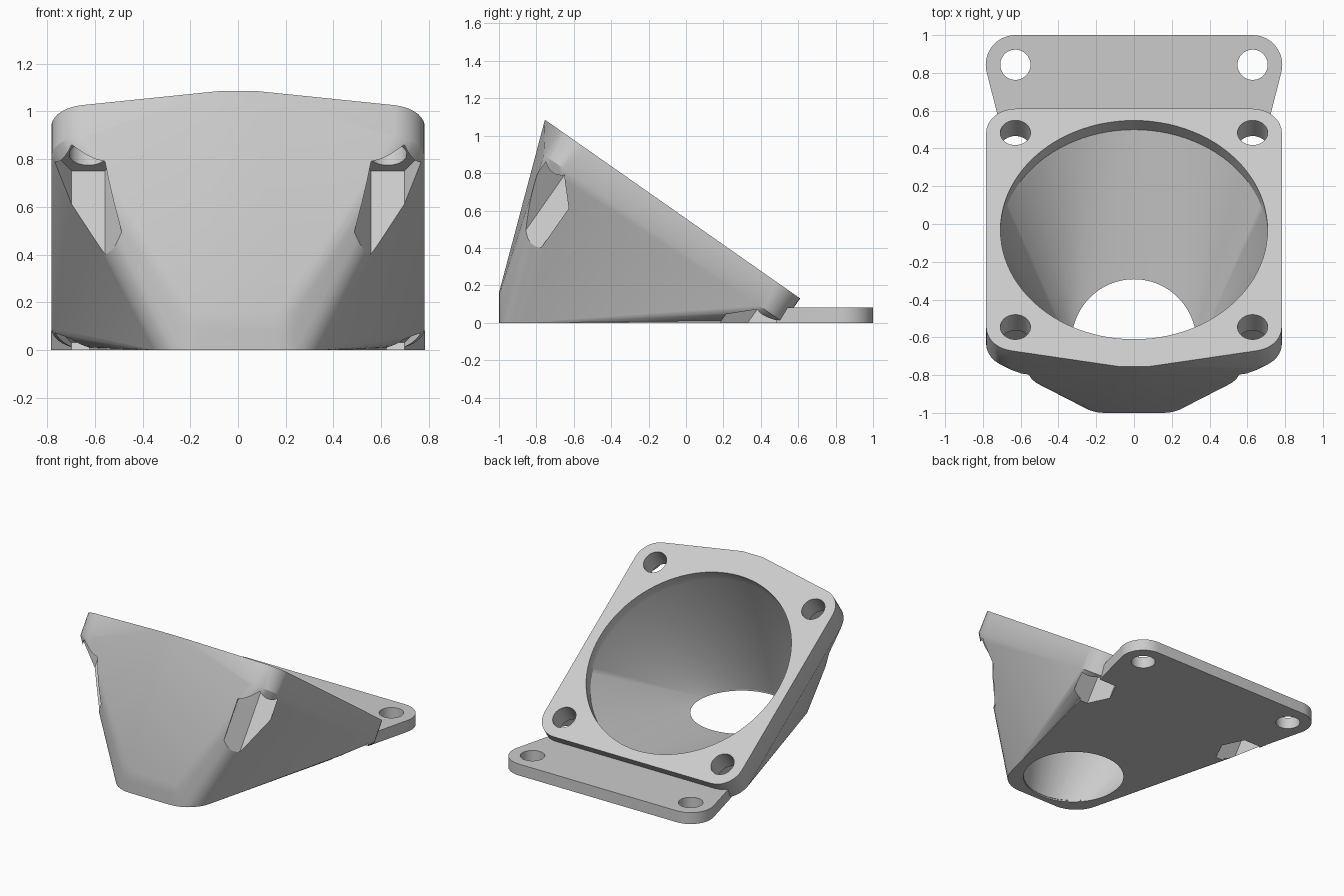
import bpy
import bmesh
from math import cos, sin, pi, radians
from mathutils import Matrix, Vector

if "Cube" in bpy.data.objects:
    bpy.data.objects.remove(bpy.data.objects["Cube"], do_unlink=True)

GREY = (0.6, 0.6, 0.6, 1)
mat = bpy.data.materials.new("light grey plastic")
mat.use_nodes = True
mat.diffuse_color = GREY
mat.node_tree.nodes["Principled BSDF"].inputs["Base Color"].default_value = GREY

# Frame of the sloping flange: origin at the centre of its upper face
TILT = Matrix.Translation((0, -0.031, 0.579)) @ Matrix.Rotation(radians(-35), 4, 'X')
FLAT = Matrix.Identity(4)
BOLT = 0.628
SIDES = (-1, 1)


def disc(x, y, r, z, n=48):
    return [Vector((x + r * cos(2 * pi * i / n), y + r * sin(2 * pi * i / n), z))
            for i in range(n)]


def rounded_square(y, half, r, z):
    c = half - r
    return [p for sx in SIDES for sy in SIDES for p in disc(sx * c, y + sy * c, r, z, 32)]


def place(frame, points):
    return [frame @ p for p in points]


def hull(name, points):
    bm = bmesh.new()
    for p in points:
        bm.verts.new(p)
    bmesh.ops.remove_doubles(bm, verts=bm.verts, dist=0.0005)
    bmesh.ops.convex_hull(bm, input=bm.verts)
    bmesh.ops.delete(bm, geom=[v for v in bm.verts if not v.link_faces], context='VERTS')
    bmesh.ops.dissolve_limit(bm, angle_limit=0.002, verts=bm.verts, edges=bm.edges)
    bmesh.ops.recalc_face_normals(bm, faces=bm.faces)
    me = bpy.data.meshes.new(name)
    bm.to_mesh(me)
    bm.free()
    me.materials.append(mat)
    ob = bpy.data.objects.new(name, me)
    bpy.context.collection.objects.link(ob)
    return ob


def prism(name, frame, x, y, r, z0, z1, n=48):
    return hull(name, place(frame, disc(x, y, r, z0, n) + disc(x, y, r, z1, n)))


def combine(target, tool, operation):
    tool.hide_render = True
    mod = target.modifiers.new(tool.name, 'BOOLEAN')
    mod.operation = operation
    mod.solver = 'EXACT'
    mod.object = tool
    bpy.context.view_layer.objects.active = target
    bpy.ops.object.modifier_apply(modifier=mod.name)
    bpy.data.objects.remove(tool, do_unlink=True)


# Duct shell: square flange blended down to the rounded outlet, with a front peak
NOZZLE_Y = -0.63
flange = rounded_square(0, 0.783, 0.157, 0) + rounded_square(0, 0.783, 0.157, -0.157)
peak = [Vector((s * 0.08, -0.883, 0)) for s in SIDES]
foot = rounded_square(NOZZLE_Y, 0.37, 0.21, 0)
duct = hull("fan_duct", place(TILT, flange + peak) + foot
            + rounded_square(NOZZLE_Y, 0.37, 0.21, 0.16))

# Mounting base running from the outlet to the rear ears
ears = [p for s in SIDES for p in disc(s * BOLT, 0.843, 0.157, 0)]
outline = foot + ears
base = hull("mounting_base", outline + [p + Vector((0, 0, 0.082)) for p in outline])
combine(duct, base, 'UNION')

# Air passage: round inlet narrowing to the round outlet
passage = hull("air_passage",
               place(TILT, disc(0, 0, 0.707, 0.05, 96) + disc(0, 0, 0.707, -0.085, 96))
               + disc(0, NOZZLE_Y, 0.33, -0.001, 96))
combine(duct, passage, 'DIFFERENCE')
combine(duct, prism("outlet", FLAT, 0, NOZZLE_Y, 0.33, -0.1, 0.01, 96), 'DIFFERENCE')

# Screw holes and hexagonal nut pockets
for sx in SIDES:
    combine(duct, prism("ear_hole", FLAT, sx * BOLT, 0.843, 0.08, -0.1, 0.2), 'DIFFERENCE')
    for sy in SIDES:
        x, y = sx * BOLT, sy * BOLT
        combine(duct, prism("screw_hole", TILT, x, y, 0.08, -0.2, 0.1), 'DIFFERENCE')
        combine(duct, prism("nut_pocket", TILT, x, y, 0.14, -0.8, -0.145, 6), 'DIFFERENCE')

bpy.ops.object.select_all(action='DESELECT')
duct.select_set(True)
bpy.context.view_layer.objects.active = duct
bpy.ops.object.shade_smooth_by_angle(angle=radians(30))
